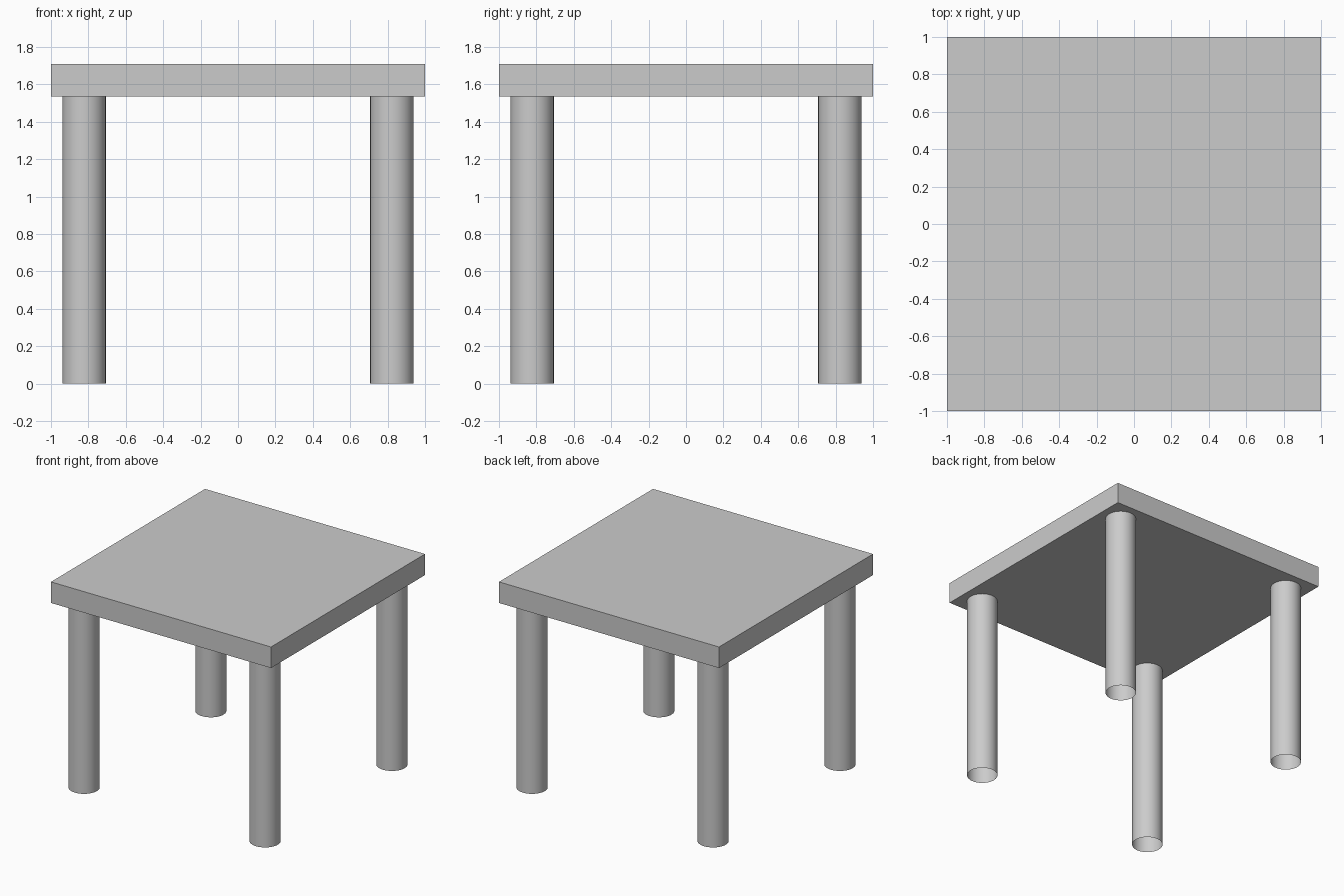
import bpy
import math

if "Cube" in bpy.data.objects:
    bpy.data.objects.remove(bpy.data.objects["Cube"])

TOP_Z = 1.708        # upper face of the table top
UNDER_Z = 1.535      # underside of the table top
LEG_R = 0.116
LEG_OFFSET = 0.823

# Square slab table top
bpy.ops.mesh.primitive_cube_add(size=1, location=(0, 0, (TOP_Z + UNDER_Z) / 2))
top = bpy.context.object
top.name = "table_top"
top.scale = (2, 2, TOP_Z - UNDER_Z)
bpy.ops.object.transform_apply(location=False, rotation=False, scale=True)


# Round legs: smooth tubes, open at the ends
def add_leg(name, x, y):
    bpy.ops.mesh.primitive_cylinder_add(
        vertices=48, radius=LEG_R, depth=UNDER_Z,
        end_fill_type='NOTHING', location=(x, y, UNDER_Z / 2))
    bpy.context.object.name = name
    bpy.ops.object.shade_smooth_by_angle(angle=math.radians(30))


for depth_name, sy in (("front", -1), ("back", 1)):
    for side_name, sx in (("left", -1), ("right", 1)):
        add_leg(f"{depth_name}_{side_name}_leg", sx * LEG_OFFSET, sy * LEG_OFFSET)
